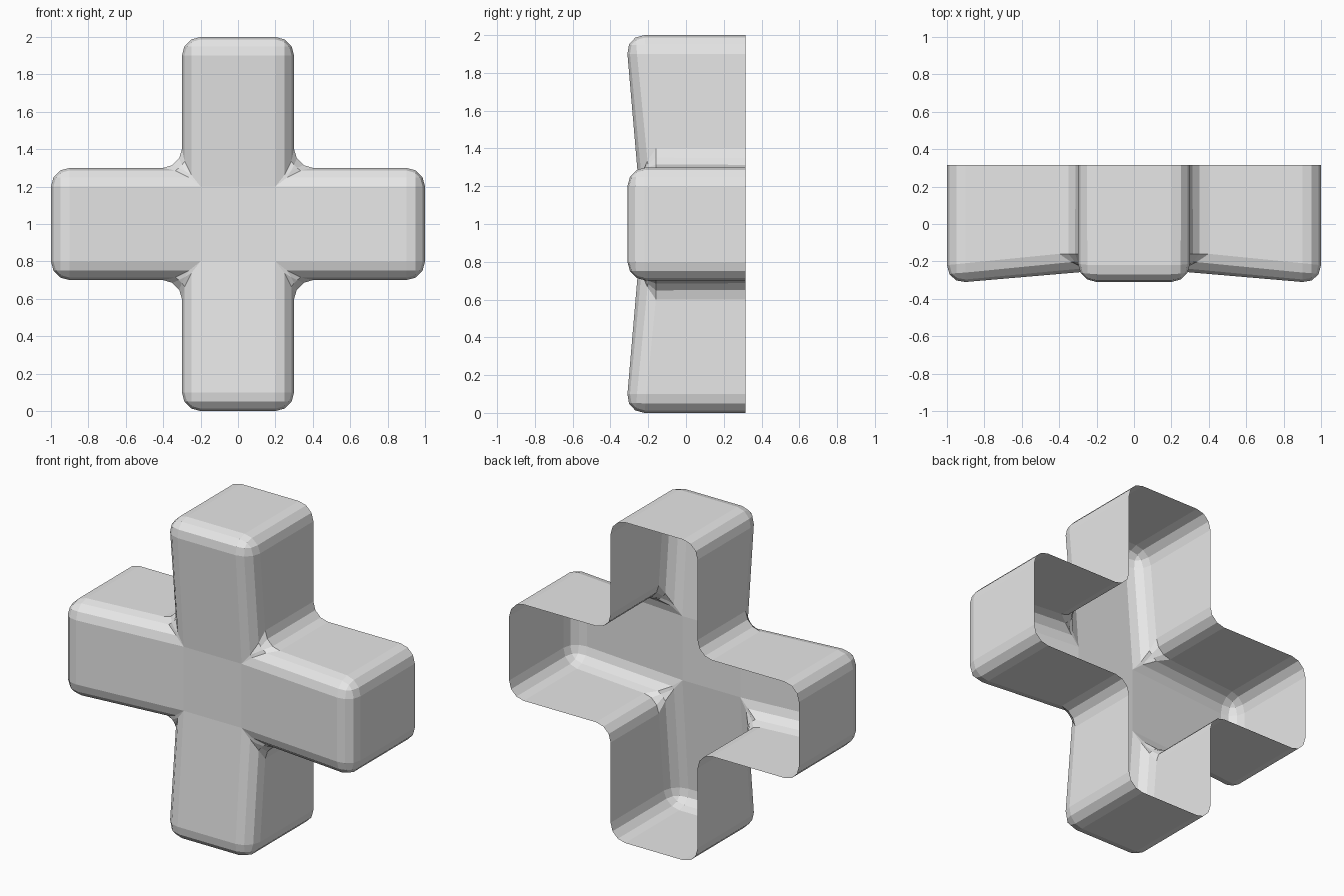
import bpy, bmesh
from mathutils import Matrix, Vector

cube = bpy.data.objects.get("Cube")
if cube:
    bpy.data.objects.remove(cube, do_unlink=True)

HALF, REACH = 0.3, 1.0           # arm half width, arm length from centre
INNER, TIP, BACK = -0.25, -0.32, 0.315

grey = bpy.data.materials.new("light grey")
grey.diffuse_color = (0.8, 0.8, 0.8, 1)
grey.use_nodes = True
grey.node_tree.nodes["Principled BSDF"].inputs["Base Color"].default_value = (0.8, 0.8, 0.8, 1)

bm = bmesh.new()


def face(points, turn=Matrix()):
    bm.faces.new([bm.verts.new(turn @ Vector(p)) for p in points])


# Flat centre of the cross
face([(-HALF, INNER, -HALF), (HALF, INNER, -HALF), (HALF, INNER, HALF), (-HALF, INNER, HALF)])

# Four arms: sloped front, two sides and an end wall, open at the back
for i in range(4):
    turn = Matrix.Rotation(i * 1.5707963, 4, 'Y')
    face([(-HALF, INNER, HALF), (HALF, INNER, HALF), (HALF, TIP, REACH), (-HALF, TIP, REACH)], turn)
    face([(-HALF, TIP, REACH), (HALF, TIP, REACH), (HALF, BACK, REACH), (-HALF, BACK, REACH)], turn)
    for s in (-HALF, HALF):
        face([(s, INNER, HALF), (s, BACK, HALF), (s, BACK, REACH), (s, TIP, REACH)], turn)

bmesh.ops.remove_doubles(bm, verts=bm.verts, dist=0.001)
bmesh.ops.recalc_face_normals(bm, faces=bm.faces)
bm.normal_update()
if max(bm.faces, key=lambda f: f.calc_center_median().z).normal.z < 0:
    bmesh.ops.reverse_faces(bm, faces=bm.faces)

mesh = bpy.data.meshes.new("cross_shell")
bm.to_mesh(mesh)
bm.free()
mesh.materials.append(grey)
shell = bpy.data.objects.new("cross_shell", mesh)
shell.location.z = REACH
bpy.context.collection.objects.link(shell)

# Rounded edges and filleted inner corners
bevel = shell.modifiers.new("rounded_edges", 'BEVEL')
bevel.width = 0.1
bevel.segments = 3
bevel.limit_method = 'ANGLE'
bevel.angle_limit = 0.52
